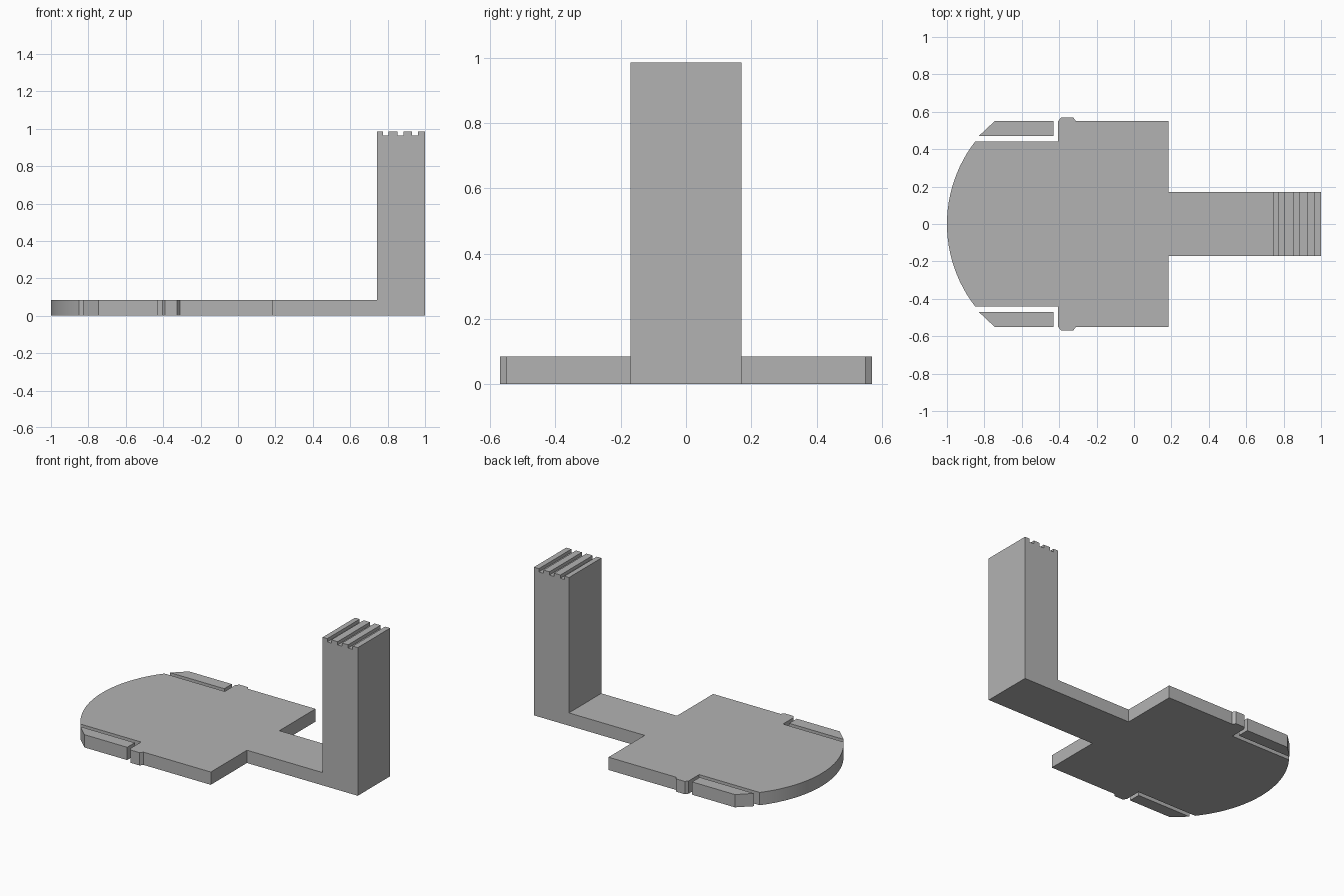
import bpy
import bmesh
from math import asin, cos, sin
from mathutils import Vector

cube = bpy.data.objects.get("Cube")
if cube:
    bpy.data.objects.remove(cube, do_unlink=True)

THICK = 0.085    # plate thickness
ARM = 0.17       # half width of the arm
TOP = 0.985      # height of the post

grey = bpy.data.materials.new("plain grey")
grey.use_nodes = True
grey.diffuse_color = (0.45, 0.45, 0.45, 1)
grey.node_tree.nodes["Principled BSDF"].inputs["Base Color"].default_value = (0.45, 0.45, 0.45, 1)


def prism(name, points, offset):
    """Extrude a closed outline of 3D points by an offset."""
    bm = bmesh.new()
    face = bm.faces.new([bm.verts.new(p) for p in points])
    grown = bmesh.ops.extrude_face_region(bm, geom=[face])["geom"]
    bmesh.ops.translate(bm, vec=Vector(offset),
                        verts=[v for v in grown if isinstance(v, bmesh.types.BMVert)])
    bmesh.ops.recalc_face_normals(bm, faces=bm.faces)
    mesh = bpy.data.meshes.new(name)
    bm.to_mesh(mesh)
    bm.free()
    mesh.materials.append(grey)
    obj = bpy.data.objects.new(name, mesh)
    bpy.context.collection.objects.link(obj)
    return obj


# Base plate: half outline with side bump and clip recess, then the rounded end
half = [(0.185, 0.55), (-0.31, 0.55), (-0.325, 0.57), (-0.39, 0.57),
        (-0.405, 0.55), (-0.405, 0.44)]
radius, steps = 0.72, 24
sweep = asin(0.44 / radius)
arc = []
for i in range(steps + 1):
    a = sweep * (1 - 2 * i / steps)
    arc.append((radius - 1 - radius * cos(a), radius * sin(a)))
outline = half + arc + [(x, -y) for x, y in reversed(half)]
plate = prism("base_plate", [(x, y, 0) for x, y in outline], (0, 0, THICK))

# L-shaped arm and post with three grooves across the top
profile = [(0.185, 0), (1, 0), (1, TOP)]
for right, left in ((0.963, 0.929), (0.885, 0.852), (0.805, 0.776)):
    profile += [(right, TOP), (right, TOP - 0.022), (left, TOP - 0.022), (left, TOP)]
profile += [(0.742, TOP), (0.742, THICK), (0.185, THICK)]
arm = prism("arm_and_post", [(x, -ARM, z) for x, z in profile], (0, 2 * ARM, 0))

# Join the arm to the plate as one solid
union = plate.modifiers.new("join_arm", "BOOLEAN")
union.operation = "UNION"
union.solver = "EXACT"
union.object = arm
bpy.context.view_layer.objects.active = plate
plate.select_set(True)
bpy.ops.object.modifier_apply(modifier=union.name)
bpy.data.objects.remove(arm, do_unlink=True)

# Smooth the rounded end only
bpy.ops.object.shade_smooth_by_angle(angle=0.15)

# Separate side clips with a bevelled nose
clip = [(-0.83, 0.47), (-0.745, 0.55), (-0.43, 0.55), (-0.43, 0.47)]
for name, side in (("back_side_clip", 1), ("front_side_clip", -1)):
    prism(name, [(x, side * y, 0) for x, y in clip], (0, 0, THICK))
